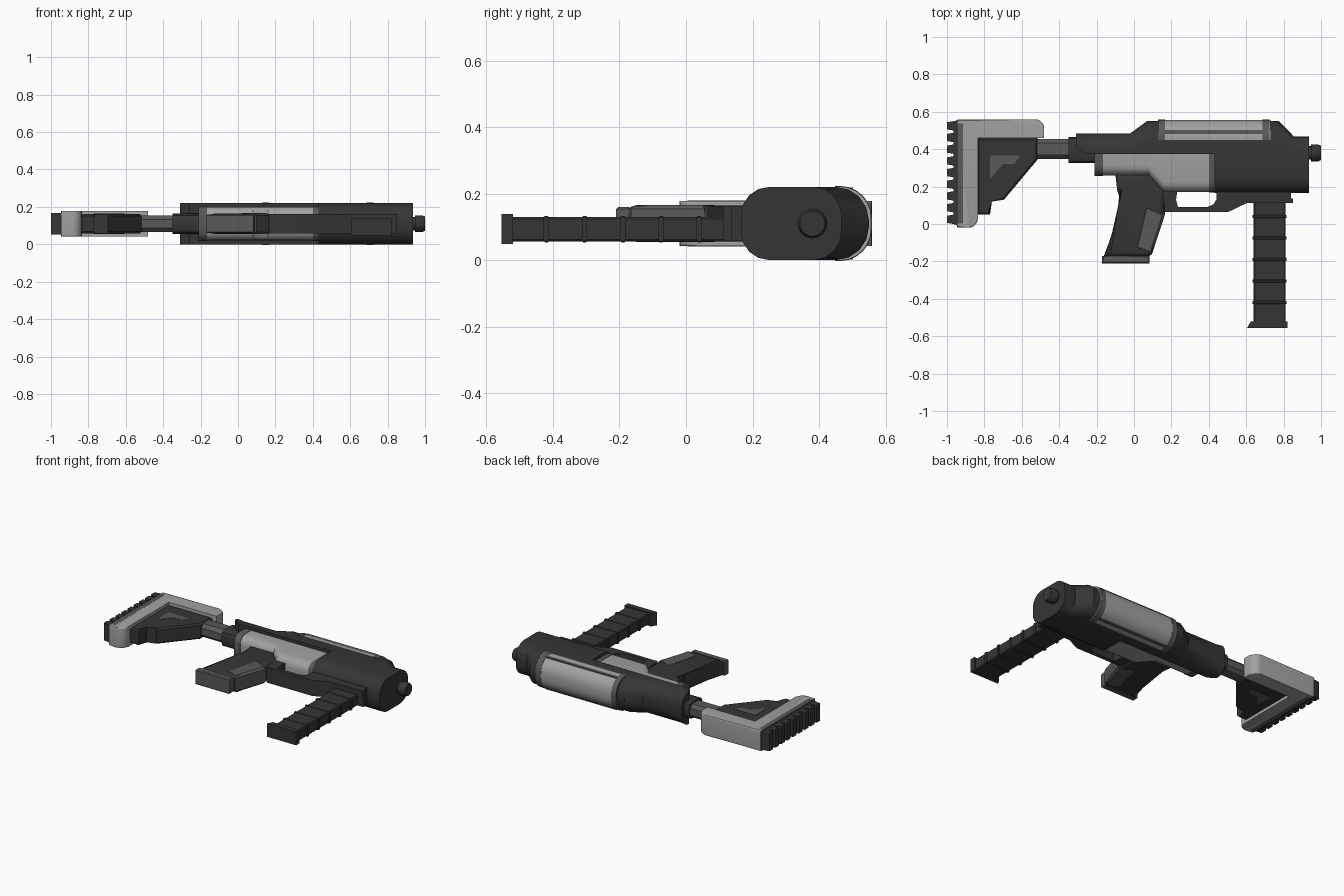
import bpy, bmesh, math

if "Cube" in bpy.data.objects:
    bpy.data.objects.remove(bpy.data.objects["Cube"])

ZC = 0.11  # mid plane of the whole model


def material(name, v):
    m = bpy.data.materials.new(name)
    m.diffuse_color = (v, v, v, 1)
    m.use_nodes = True
    m.node_tree.nodes["Principled BSDF"].inputs["Base Color"].default_value = m.diffuse_color
    return m


DARK = material("dark", 0.036)
MID = material("mid", 0.10)
LIGHT = material("light", 0.36)


def finish(name, bm, mat):
    """Clean up, smooth with sharp edges by angle, and link."""
    bmesh.ops.remove_doubles(bm, verts=bm.verts[:], dist=1e-5)
    bmesh.ops.recalc_face_normals(bm, faces=bm.faces[:])
    for f in bm.faces:
        f.smooth = True
    for e in bm.edges:
        e.smooth = len(e.link_faces) == 2 and e.calc_face_angle(0) < math.radians(31)
    me = bpy.data.meshes.new(name)
    bm.to_mesh(me)
    bm.free()
    me.materials.append(mat)
    ob = bpy.data.objects.new(name, me)
    bpy.context.collection.objects.link(ob)
    return ob


def prism(name, pts, half, mat, bevel=0, segs=3, zc=ZC, skip=()):
    """XY profile extruded in z; rim edges bevelled except those in skip."""
    bm = bmesh.new()
    lo = [bm.verts.new((x, y, zc - half)) for x, y in pts]
    hi = [bm.verts.new((x, y, zc + half)) for x, y in pts]
    n = len(pts)
    bm.faces.new(lo[::-1])
    bm.faces.new(hi)
    for i in range(n):
        j = (i + 1) % n
        bm.faces.new((lo[i], lo[j], hi[j], hi[i]))
    if bevel:
        rim = [bm.edges.get((r[i], r[(i + 1) % n])) for r in (lo, hi)
               for i in range(n) if i not in skip]
        bmesh.ops.bevel(bm, geom=rim, offset=bevel, segments=segs, profile=0.5,
                        affect='EDGES', clamp_overlap=True)
    return finish(name, bm, mat)


def box(name, x0, x1, y0, y1, half, mat, bevel=0, zc=ZC):
    return prism(name, [(x0, y0), (x1, y0), (x1, y1), (x0, y1)], half, mat, bevel, 1, zc)


def loft(name, stations, mat, zc=ZC, n=4):
    """Rounded-rectangle YZ sections along x: (x, y0, y1, half z, bottom r, top r)."""
    bm = bmesh.new()
    rings = []
    for x, y0, y1, h, rb, rt in stations:
        ring = []
        corners = [(y1 - rt, h - rt, rt), (y0 + rb, h - rb, rb),
                   (y0 + rb, rb - h, rb), (y1 - rt, rt - h, rt)]
        for k, (cy, cz, r) in enumerate(corners):
            for i in range(n + 1):
                a = math.pi / 2 * (k + i / n)
                ring.append(bm.verts.new((x, cy + r * math.cos(a), zc + cz + r * math.sin(a))))
        rings.append(ring)
    m = len(rings[0])
    for a, b in zip(rings, rings[1:]):
        for i in range(m):
            j = (i + 1) % m
            bm.faces.new((a[i], a[j], b[j], b[i]))
    bm.faces.new(rings[0])
    bm.faces.new(rings[-1])
    return finish(name, bm, mat)


def arc(cx, cy, r, a0, a1, n=5):
    return [(cx + r * math.cos(math.radians(a0 + (a1 - a0) * i / n)),
             cy + r * math.sin(math.radians(a0 + (a1 - a0) * i / n))) for i in range(n + 1)]


# Receiver: deep front half and shallow rear half
loft("receiver_front", [(0.43, .165, .55, .11, .085, .10), (0.775, .165, .55, .11, .085, .10),
                        (0.855, .165, .468, .11, .085, .085), (0.935, .165, .468, .11, .085, .085)], DARK)
loft("receiver_rear", [(-.31, .41, .485, .11, 0, .072), (-.26, .375, .485, .11, 0, .085),
                       (-.02, .375, .485, .11, 0, .085), (.07, .375, .55, .11, 0, .10),
                       (.44, .375, .55, .11, 0, .10)], DARK)

# Light top cover with darker end bands and side grooves
loft("top_cover", [(.13, .45, .557, .1115, 0, .095), (.73, .45, .557, .1115, 0, .095)], LIGHT, n=6)
for i, x in enumerate((.13, .69)):
    loft(f"cover_band_{i}", [(x - .002, .448, .559, .113, 0, .096),
                             (x + .035, .448, .559, .113, 0, .096)], MID, n=6)
for s in (-1, 1):
    box(f"cover_groove_{s}", .165, .69, .482, .502, .012, MID, zc=ZC + s * .097)

# Light lower housing with end bands
lower = [(-.205, .26), (.08, .26), (.16, .17), (.44, .17)]
loft("lower_housing", [(x, y, .38, .09, .055, 0) for x, y in lower], LIGHT)
loft("housing_rear_band", [(-.21, .257, .38, .092, .055, 0), (-.165, .257, .38, .092, .055, 0)], MID)
loft("housing_front_band", [(.40, .168, .38, .092, .055, 0), (.441, .168, .38, .092, .055, 0)], MID)

# Muzzle with recessed end
loft("muzzle", [(x, .38 - r, .38 + r, r, r, r) for x, r in
                ((.92, .036), (.945, .036), (.947, .045), (.985, .045), (1.0, .038), (1.0, .033))], DARK)
loft("muzzle_bore", [(x, .38 - .032, .38 + .032, .032, .032, .032) for x in (.98, 1.0)], MID)

# Trigger guard and front rail
prism("trigger_guard", [(.15, .20), (.165, .065), (.505, .065), (.62, .12), (.84, .12), (.84, .18),
                        (.44, .18), (.44, .13), (.425, .105), (.39, .09), (.235, .09),
                        (.225, .13), (.235, .20)], .052, DARK)
box("rail_lip", .60, .85, .112, .137, .052, DARK)

# Rear grip, side panels and foot
prism("grip", [(-.10, .27), (-.09, .18), (-.055, .095), (-.165, -.18), (.08, -.18), (.095, -.15),
               (.165, .05), (.165, .19), (.08, .27)], .054, DARK, .028, 3)
prism("grip_panel", [(.005, -.13), (.095, -.165), (.167, .055), (.06, .10)], .056, MID, .012, 1)
foot = [(.083, -.21), (.083, -.17)] + [(-.115 - .055 * math.sin(t * math.pi / 4), -.17) for t in (0, 2)] + [(-.17, -.21)]
prism("grip_foot", foot, .05, MID, .006, 1)

# Front grip: ribbed column and base, set slightly low
ZF = 0.093
box("front_grip", .64, .81, -.53, .14, .037, DARK, .006, ZF)
for i in range(5):
    y = .04 - .115 * i
    box(f"front_grip_rib_{i}", .634, .816, y - .008, y + .008, .040, DARK, .004, ZF)
prism("front_grip_base", [(.605, -.555), (.82, -.555), (.82, -.52), (.625, -.52)], .045, DARK, zc=ZF)

# Stock tube and collar
loft("stock_tube", [(-.60, .347, .455, .045, .022, .022), (-.33, .347, .455, .045, .022, .022)], MID, n=1)
loft("tube_collar", [(-.35, .325, .465, .054, .03, .03), (-.20, .325, .465, .054, .03, .03)], DARK, n=2)

# Stock body with recessed-looking inlay on both sides
prism("stock_body", [(-.84, .05), (-.77, .05), (-.77, .13), (-.695, .13), (-.515, .345),
                     (-.515, .46), (-.84, .46)], .052, DARK, .01, 1)
prism("stock_inlay", [(-.77, .24), (-.70, .32), (-.64, .32), (-.61, .365), (-.77, .365)], .054, MID)

# Light L-shaped stock frame, rounded along its outer side
inner = [(-.48, .46), (-.835, .46)]
pts = [(-.945, .56)] + inner[::-1] + []
outer = arc(-.53, .51, .05, 90, 0)
tip = arc(-.885, .03, .05, 0, -90)
shape = [(-.945, .56)] + outer + inner + tip + [(-.945, -.02)]
k = 1 + len(outer)
prism("stock_frame", shape, .068, LIGHT, .03, 4, skip=(k - 1, k, k + 1, len(shape) - 1))
band = [(-.947, -.015), (-.915, -.015), (-.915, .555), (-.947, .555)]
prism("frame_band", band, .0685, MID, .02, 3, skip=(1, 3))

# Ribbed butt pad
pad = [(-.94, -.01), (-.94, .555)]
for i in range(9):
    y = .55 - .0625 * i
    pad += [(-.965, y), (-1.0, y - .006), (-1.0, y - .044), (-.965, y - .05)]
prism("butt_pad", pad, .058, DARK)
